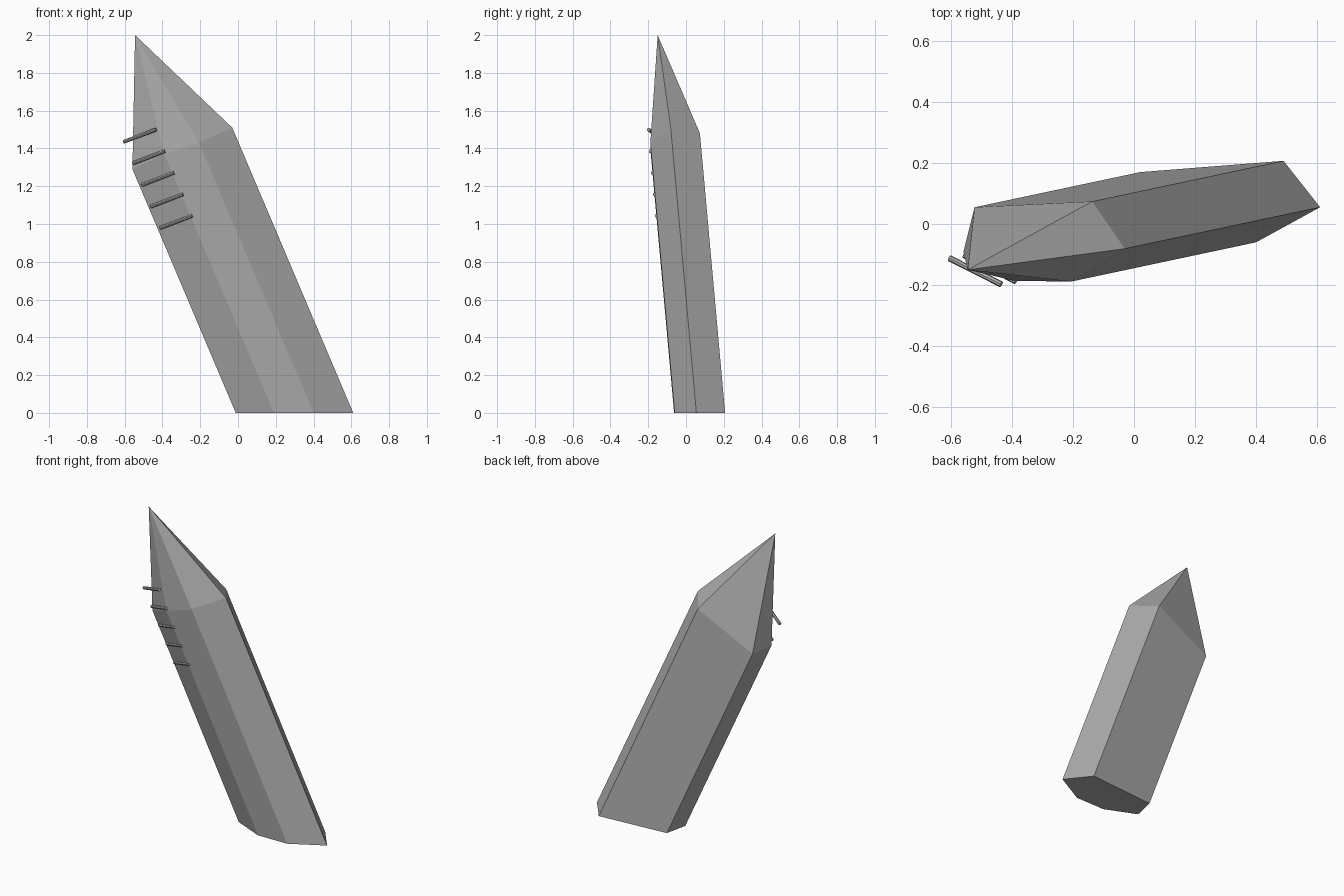
import bpy, bmesh
from mathutils import Vector

cube = bpy.data.objects.get("Cube")
if cube:
    bpy.data.objects.remove(cube, do_unlink=True)

# Single stone colour
stone = bpy.data.materials.new("stone_grey")
stone.use_nodes = True
stone.diffuse_color = (0.42, 0.42, 0.42, 1)
stone.node_tree.nodes["Principled BSDF"].inputs["Base Color"].default_value = stone.diffuse_color

LEAN = Vector((-0.424, -0.09, 1))  # shaft direction per unit of height


def finish(name, bm):
    bmesh.ops.recalc_face_normals(bm, faces=bm.faces)
    mesh = bpy.data.meshes.new(name)
    bm.to_mesh(mesh)
    bm.free()
    mesh.materials.append(stone)
    obj = bpy.data.objects.new(name, mesh)
    bpy.context.collection.objects.link(obj)
    return obj


# Leaning six-sided shaft: base corner x, y and the height of its shoulder
corners = [(0.61, 0.055, 1.51), (0.49, 0.207, 1.48), (0.02, 0.17, 1.28),
           (-0.012, 0.025, 1.29), (0.19, -0.063, 1.37), (0.40, -0.06, 1.43)]
bm = bmesh.new()
base = [bm.verts.new((x, y, 0)) for x, y, h in corners]
shoulder = [bm.verts.new(Vector((x, y, 0)) + LEAN * h) for x, y, h in corners]
tip = bm.verts.new((-0.545, -0.15, 2))
bm.faces.new(base)
for i in range(len(corners)):
    j = (i + 1) % len(corners)
    bm.faces.new((base[i], base[j], shoulder[j], shoulder[i]))
    bm.faces.new((shoulder[i], shoulder[j], tip))
finish("leaning_stone", bm)

# Row of short rods running down the narrow front facet
start, end = Vector((-0.605, -0.112, 1.435)), Vector((-0.435, -0.198, 1.50))
axis = end - start
for i in range(5):
    bm = bmesh.new()
    bmesh.ops.create_cone(bm, cap_ends=True, segments=8, radius1=0.01,
                          radius2=0.01, depth=axis.length)
    rod = finish(f"rod_{i + 1}", bm)
    rod.rotation_euler = axis.to_track_quat('Z', 'Y').to_euler()
    rod.location = (start + end) / 2 - LEAN * 0.114 * i
